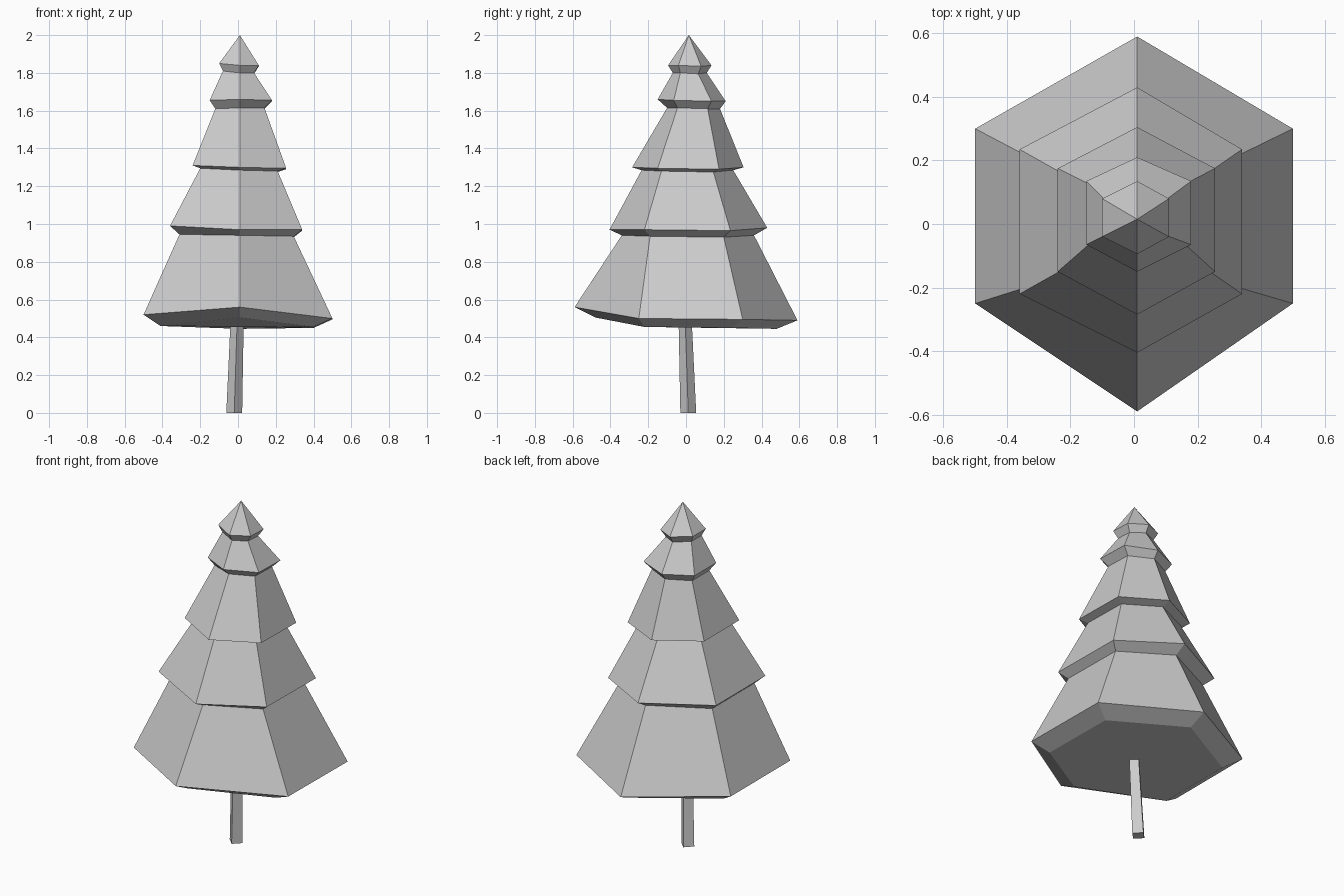
import bpy, bmesh


def finish(bm, name):
    bmesh.ops.recalc_face_normals(bm, faces=bm.faces)
    mesh = bpy.data.meshes.new(name)
    bm.to_mesh(mesh)
    bm.free()
    obj = bpy.data.objects.new(name, mesh)
    bpy.context.collection.objects.link(obj)
    return obj


def bridge(bm, lower, upper):
    n = len(lower)
    for i in range(n):
        j = (i + 1) % n
        bm.faces.new((lower[i], lower[j], upper[j], upper[i]))


def hexagon(bm, xl, xr, yf, sf, sb, yb, zf, zl, zr, zb):
    """Slightly uneven hexagon with points at the front and back."""
    pts = [(0.01, yf, zf), (xr, sf, zr), (xr, sb, zr - 0.005),
           (0.01, yb, zb), (xl, sb, zl), (xl, sf, zl)]
    return [bm.verts.new(p) for p in pts]


# Foliage: alternating narrow and flared rings
# left, right, front, side front, side back, back, z front, z left, z right, z back
rings = [
    (-0.41, 0.40, -0.48, -0.22, 0.24, 0.48, 0.505, 0.46, 0.455, 0.445),
    (-0.50, 0.50, -0.59, -0.25, 0.30, 0.59, 0.56, 0.52, 0.50, 0.49),
    (-0.31, 0.295, -0.34, -0.19, 0.20, 0.36, 0.94, 0.945, 0.935, 0.94),
    (-0.36, 0.34, -0.405, -0.22, 0.235, 0.43, 0.97, 0.99, 0.97, 0.98),
    (-0.20, 0.21, -0.235, -0.13, 0.145, 0.25, 1.285, 1.295, 1.28, 1.285),
    (-0.24, 0.255, -0.285, -0.15, 0.175, 0.305, 1.30, 1.31, 1.295, 1.30),
    (-0.12, 0.14, -0.10, -0.045, 0.115, 0.18, 1.615, 1.61, 1.615, 1.61),
    (-0.15, 0.18, -0.15, -0.065, 0.135, 0.21, 1.66, 1.655, 1.655, 1.65),
    (-0.08, 0.085, -0.07, -0.03, 0.065, 0.11, 1.80, 1.81, 1.80, 1.80),
    (-0.10, 0.11, -0.095, -0.04, 0.08, 0.135, 1.84, 1.85, 1.84, 1.84),
]
bm = bmesh.new()
loops = [hexagon(bm, *r) for r in rings]
bm.faces.new(loops[0])
for lower, upper in zip(loops, loops[1:]):
    bridge(bm, lower, upper)
tip = bm.verts.new((0.01, 0.015, 2.0))
for i in range(6):
    bm.faces.new((loops[-1][i], loops[-1][(i + 1) % 6], tip))
finish(bm, "foliage")

# Trunk: thin leaning four-sided post
bm = bmesh.new()
ends = []
for cx, cy, z, r in ((-0.02, 0.012, 0.0, 0.042), (-0.005, -0.004, 0.475, 0.035)):
    ends.append([bm.verts.new((cx + dx * r, cy + dy * r, z))
                 for dx, dy in ((1, 0), (0, 1), (-1, 0), (0, -1))])
bridge(bm, *ends)
for loop in ends:
    bm.faces.new(loop)
finish(bm, "trunk")
